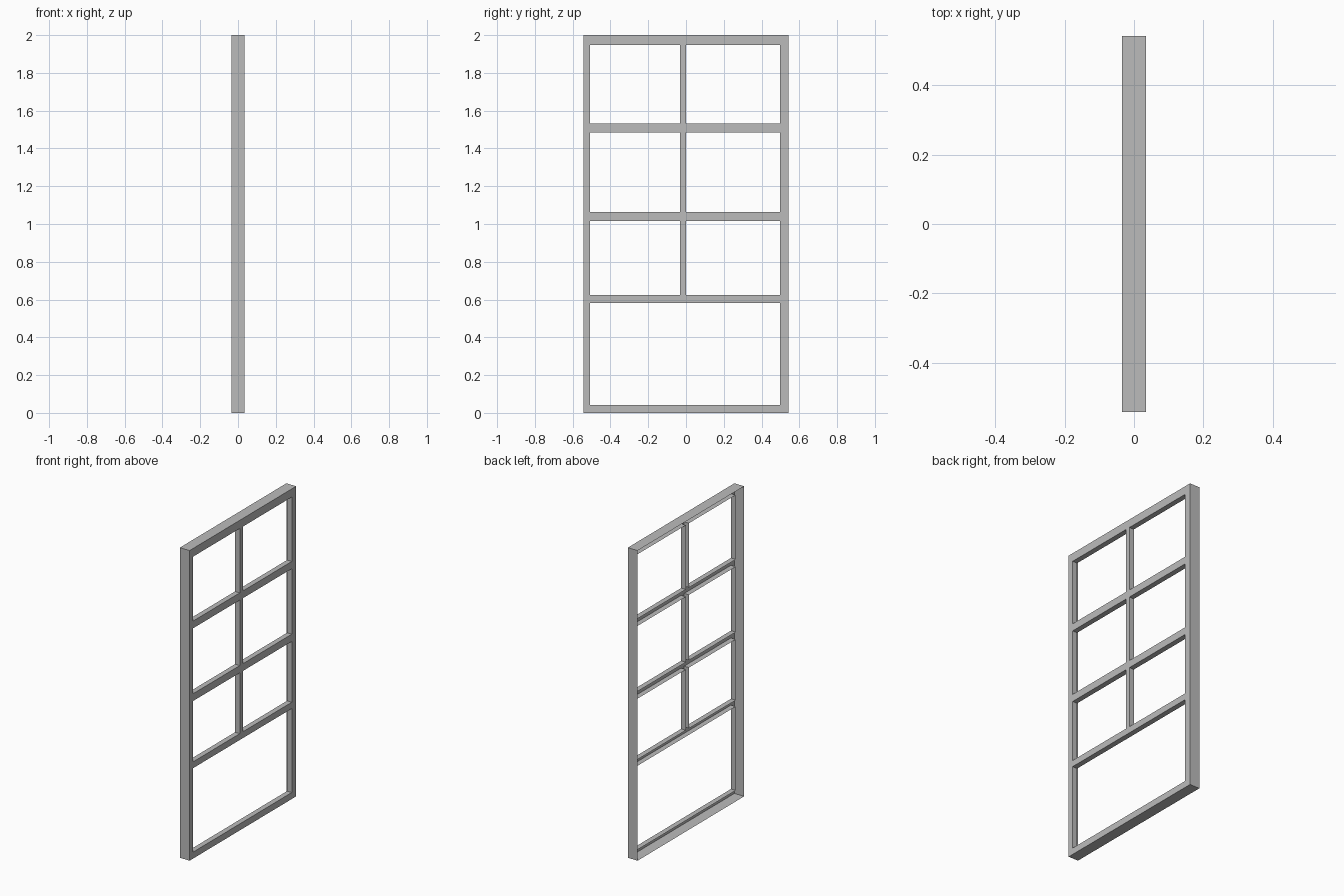
import bpy, bmesh

cube = bpy.data.objects.get("Cube")
if cube:
    bpy.data.objects.remove(cube, do_unlink=True)

FACE_X, BACK_X = 0.035, -0.035    # show face and rear edge of the outer skirt
LIP = 0.034                       # depth of the returns around each opening
YS = [-0.543, -0.508, -0.032, 0.0, 0.498, 0.543]
ZS = [0, 0.042, 0.583, 0.624, 1.016, 1.063, 1.485, 1.532, 1.947, 2.0]

# Plain grey paint
paint = bpy.data.materials.new("grey_paint")
paint.use_nodes = True
grey = (0.5, 0.5, 0.5, 1)
paint.diffuse_color = grey
paint.node_tree.nodes["Principled BSDF"].inputs["Base Color"].default_value = grey


def is_opening(i, j):
    """Panes sit in odd rows; the bottom row has no centre mullion."""
    return j % 2 == 1 and (i in (1, 3) or (i == 2 and j == 1))


# Flat face of stiles, rails and mullion
bm = bmesh.new()
grid = [[bm.verts.new((FACE_X, y, z)) for z in ZS] for y in YS]
for i in range(len(YS) - 1):
    for j in range(len(ZS) - 1):
        if not is_opening(i, j):
            bm.faces.new((grid[i][j], grid[i + 1][j],
                          grid[i + 1][j + 1], grid[i][j + 1]))
bmesh.ops.delete(bm, geom=[v for v in bm.verts if not v.link_faces], context='VERTS')


def on_rim(edge):
    a, b = (v.co for v in edge.verts)
    return any(abs(a[k] - s) < 1e-4 and abs(b[k] - s) < 1e-4
               for k, s in ((1, YS[0]), (1, YS[-1]), (2, ZS[0]), (2, ZS[-1])))


def fold_back(edges, depth):
    """Fold a sheet edge backwards."""
    new = bmesh.ops.extrude_edge_only(bm, edges=edges)["geom"]
    verts = [g for g in new if isinstance(g, bmesh.types.BMVert)]
    bmesh.ops.translate(bm, verts=verts, vec=(-depth, 0, 0))


# Deep outer skirt and shallow returns inside the openings
border = [e for e in bm.edges if e.is_boundary]
rim = [e for e in border if on_rim(e)]
inner = [e for e in border if not on_rim(e)]
fold_back(rim, FACE_X - BACK_X)
fold_back(inner, LIP)

# Consistent normals, with the show face looking along +x
bmesh.ops.recalc_face_normals(bm, faces=bm.faces[:])
bm.normal_update()
if sum(f.normal.x for f in bm.faces) < 0:
    bmesh.ops.reverse_faces(bm, faces=bm.faces[:])

mesh = bpy.data.meshes.new("window_frame")
bm.to_mesh(mesh)
bm.free()
mesh.materials.append(paint)
frame = bpy.data.objects.new("window_frame", mesh)
bpy.context.collection.objects.link(frame)
